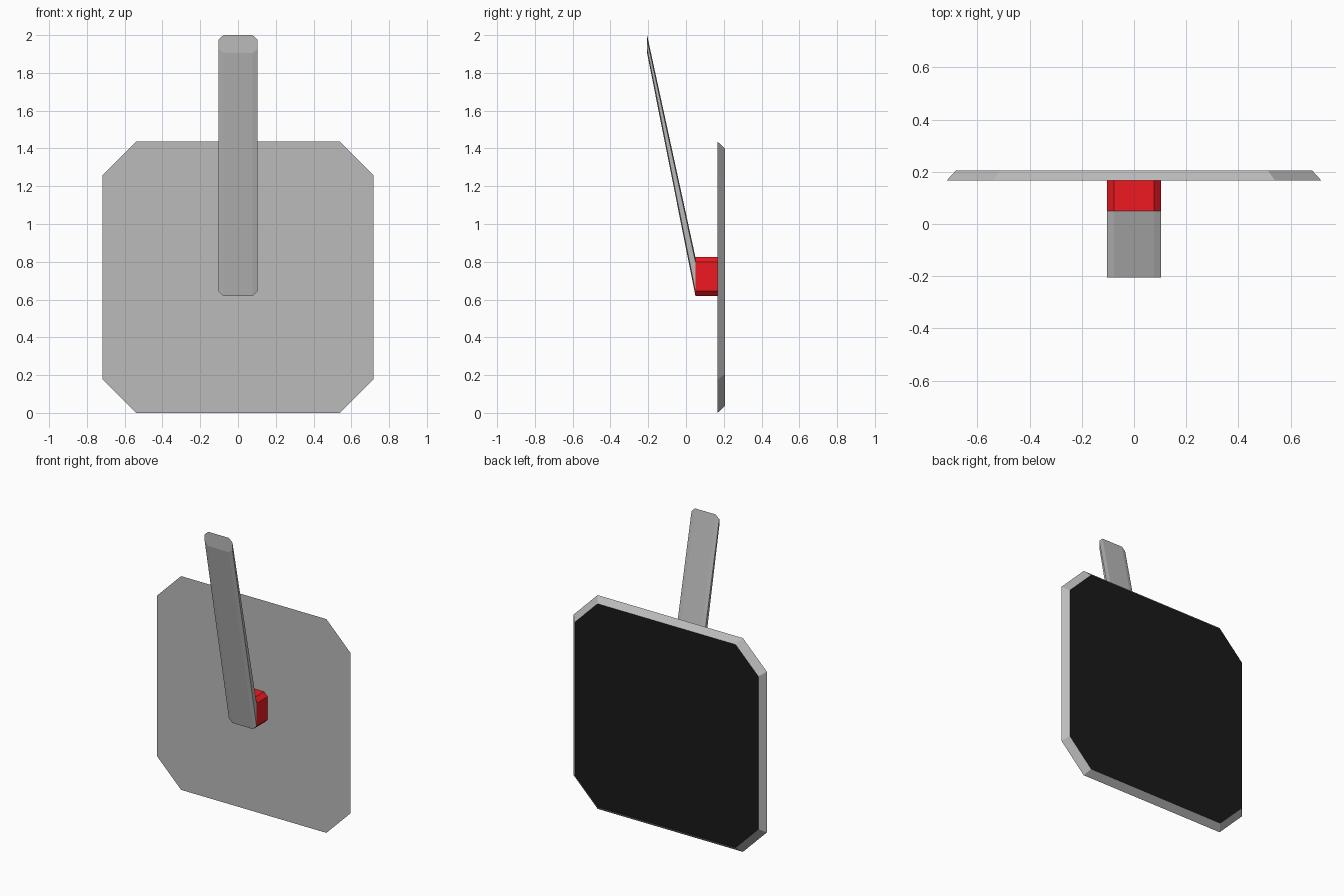
import bpy, bmesh

if "Cube" in bpy.data.objects:
    bpy.data.objects.remove(bpy.data.objects["Cube"])


def material(name, color):
    m = bpy.data.materials.new(name)
    m.diffuse_color = color
    m.use_nodes = True
    m.node_tree.nodes["Principled BSDF"].inputs["Base Color"].default_value = m.diffuse_color
    return m


def octagon(y, zc, hx, hz, cx, cz):
    """Chamfered rectangle in the XZ plane at depth y."""
    pts = [(hx, hz - cz), (hx - cx, hz), (cx - hx, hz), (-hx, hz - cz),
           (-hx, cz - hz), (cx - hx, -hz), (hx - cx, -hz), (hx, cz - hz)]
    return [(x, y, zc + z) for x, z in pts]


def loft(name, front, back, cap_front, cap_back, mats=(), back_mat=0):
    """Skin between two matching outlines with optional end caps."""
    bm = bmesh.new()
    a = [bm.verts.new(p) for p in front]
    b = [bm.verts.new(p) for p in back]
    n = len(a)
    for i in range(n):
        j = (i + 1) % n
        bm.faces.new((a[i], a[j], b[j], b[i]))
    if cap_front:
        bm.faces.new(a[::-1])
    if cap_back:
        bm.faces.new(b).material_index = back_mat
    # outlines run counter-clockwise seen from the front, so flip to face outward
    bmesh.ops.reverse_faces(bm, faces=bm.faces[:])
    me = bpy.data.meshes.new(name)
    bm.to_mesh(me)
    bm.free()
    for m in mats:
        me.materials.append(m)
    ob = bpy.data.objects.new(name, me)
    bpy.context.collection.objects.link(ob)
    return ob


grey = material("grey", (0.5, 0.5, 0.5, 1))
black = material("black", (0.01, 0.01, 0.01, 1))
red = material("red", (0.85, 0.01, 0.015, 1))

FRONT_Y, PLATE_Y, BACK_Y, TIP_Y = 0.05, 0.167, 0.206, -0.206

# Plate: wide front outline, bevelled in to a black back face
loft("plate",
     octagon(PLATE_Y, 0.718, 0.718, 0.718, 0.178, 0.178),
     octagon(BACK_Y, 0.718, 0.682, 0.682, 0.169, 0.169),
     True, True, (grey, black), 1)

# Red block joining the handle to the plate
joint = octagon(FRONT_Y, 0.721, 0.103, 0.103, 0.026, 0.026)
loft("mount_block", joint,
     [(x, PLATE_Y, z) for x, y, z in joint], False, False, (red,))

# Handle: leans forward and thins to a flat upright tip
loft("handle",
     octagon(TIP_Y, 1.952, 0.103, 0.048, 0.026, 0.024),
     joint, True, False, (grey,))
